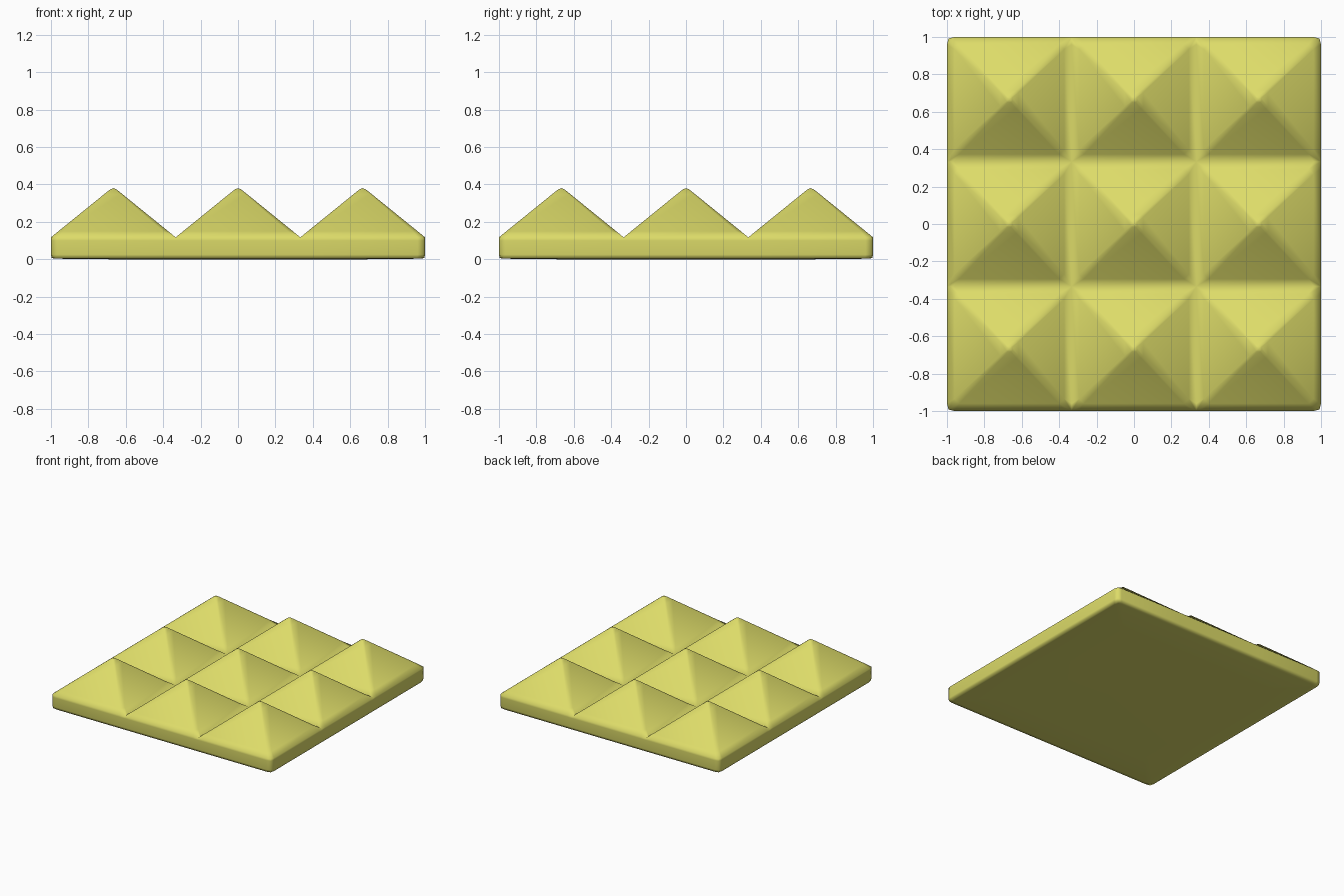
import bpy, bmesh

if "Cube" in bpy.data.objects:
    bpy.data.objects.remove(bpy.data.objects["Cube"])

N = 3                      # pyramids per side
HALF = 1.0 / N             # half width of one cell
BASE_Z, TIP_Z = 0.117, 0.38
EDGE = 0.04                # width of the softened ridge at the foot

bm = bmesh.new()


def ring(cx, cy, half, z, cut):
    """Square ring with clipped corners, counter-clockwise from the lower left."""
    a, b = half, half - cut
    pts = [(-b, -a), (b, -a), (a, -b), (a, b), (b, a), (-b, a), (-a, b), (-a, -b)]
    return [bm.verts.new((cx + x, cy + y, z)) for x, y in pts]


def pyramid(cx, cy):
    # Rings from the foot to the softened tip: (half width, height, corner cut)
    levels = [(HALF, BASE_Z, EDGE), (HALF - 0.04, BASE_Z + 0.033, 0.026),
              (0.05, 0.347, 0.012), (0.016, 0.374, 0.007)]
    rings = [ring(cx, cy, *lv) for lv in levels]
    for lo, hi in zip(rings, rings[1:]):
        for i in range(8):
            j = (i + 1) % 8
            if lo is rings[0] and i % 2:
                continue
            bm.faces.new((lo[i], lo[j], hi[j], hi[i]))
    # Square corners of the cell
    for i, (sx, sy) in zip((1, 3, 5, 7), ((1, -1), (1, 1), (-1, 1), (-1, -1))):
        j = (i + 1) % 8
        c = bm.verts.new((cx + sx * HALF, cy + sy * HALF, BASE_Z))
        lo, hi = rings[0], rings[1]
        bm.faces.new((lo[i], c, hi[i]))
        bm.faces.new((c, lo[j], hi[j]))
        bm.faces.new((c, hi[j], hi[i]))
    tip = bm.verts.new((cx, cy, TIP_Z))
    top = rings[-1]
    for i in range(8):
        bm.faces.new((top[i], top[(i + 1) % 8], tip))


# Grid of pyramids, joined along the valleys
for ix in range(N):
    for iy in range(N):
        pyramid((2 * ix + 1) * HALF - 1, (2 * iy + 1) * HALF - 1)
bmesh.ops.remove_doubles(bm, verts=bm.verts[:], dist=0.0005)

# Slightly rounded panel corners
for v in bm.verts:
    if abs(v.co.x) > 0.999 and abs(v.co.y) > 0.999:
        v.co.x *= 0.992
        v.co.y *= 0.992

# Side walls and softened lower rim, extruded down from the outline
edges = [e for e in bm.edges if e.is_boundary]
for z, scale in ((0.1, 1.0), (0.025, 1.0), (0.006, 0.996), (0.003, 0.97), (0.0, 0.69 / 0.966)):
    geom = bmesh.ops.extrude_edge_only(bm, edges=edges)["geom"]
    edges = [g for g in geom if isinstance(g, bmesh.types.BMEdge)]
    for v in (g for g in geom if isinstance(g, bmesh.types.BMVert)):
        v.co.z = z
        v.co.x *= scale
        v.co.y *= scale
# Flat underside
bmesh.ops.holes_fill(bm, edges=edges, sides=0)
bmesh.ops.recalc_face_normals(bm, faces=bm.faces[:])

mesh = bpy.data.meshes.new("foam_panel")
bm.to_mesh(mesh)
bm.free()
for p in mesh.polygons:
    p.use_smooth = True
panel = bpy.data.objects.new("foam_panel", mesh)
bpy.context.collection.objects.link(panel)

# Yellow foam
mat = bpy.data.materials.new("yellow_foam")
mat.diffuse_color = (0.72, 0.71, 0.14, 1)
mat.use_nodes = True
mat.node_tree.nodes["Principled BSDF"].inputs["Base Color"].default_value = mat.diffuse_color
mesh.materials.append(mat)
